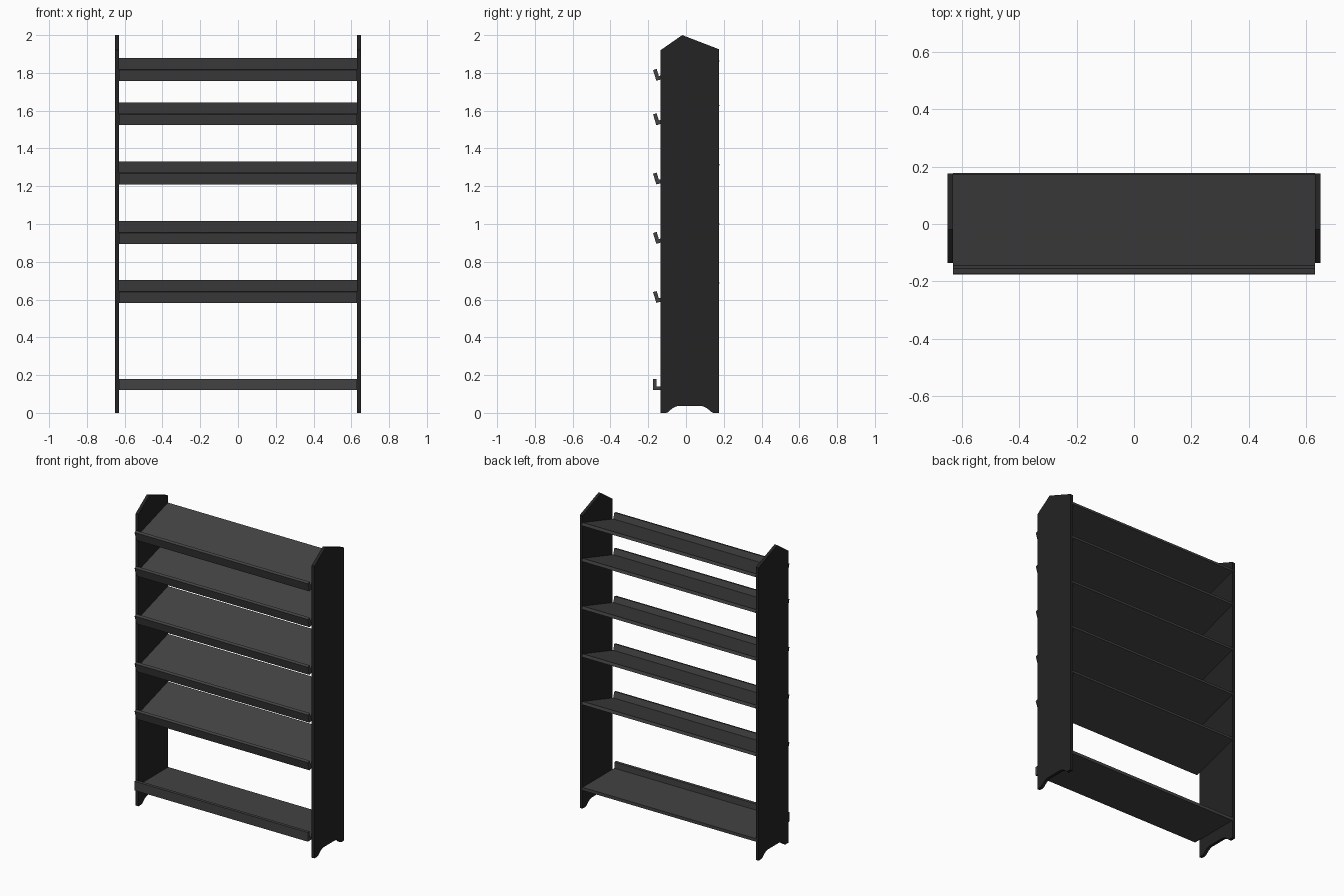
import bpy, bmesh
from math import sin, cos, radians

if "Cube" in bpy.data.objects:
    bpy.data.objects.remove(bpy.data.objects["Cube"])


def material(name, value):
    m = bpy.data.materials.new(name)
    m.diffuse_color = (value, value, value, 1)
    m.use_nodes = True
    m.node_tree.nodes["Principled BSDF"].inputs["Base Color"].default_value = m.diffuse_color
    return m


panel_mat = material("black_panel", 0.017)
shelf_mat = material("dark_grey_shelf", 0.055)


def extrude_profile(name, profile, x0, x1, mat):
    """Extrude a closed (y, z) outline along x."""
    bm = bmesh.new()
    face = bm.faces.new([bm.verts.new((x0, y, z)) for y, z in profile])
    ext = bmesh.ops.extrude_face_region(bm, geom=[face])
    verts = [g for g in ext["geom"] if isinstance(g, bmesh.types.BMVert)]
    bmesh.ops.translate(bm, verts=verts, vec=(x1 - x0, 0, 0))
    bmesh.ops.recalc_face_normals(bm, faces=bm.faces)
    mesh = bpy.data.meshes.new(name)
    bm.to_mesh(mesh)
    bm.free()
    mesh.materials.append(mat)
    ob = bpy.data.objects.new(name, mesh)
    bpy.context.collection.objects.link(ob)
    return ob


# Side panels: peaked top, shallow arched cut-out between the feet
FRONT, BACK = -0.135, 0.175
arch_half = [(0.0, 0.0), (0.008, 0.003), (0.022, 0.015), (0.038, 0.027),
             (0.052, 0.034), (0.066, 0.037)]
arch = [(FRONT + 0.03 + d, z) for d, z in arch_half]
arch += [(BACK - 0.03 - d, z) for d, z in reversed(arch_half)]
panel = [(FRONT, 0)] + arch + [(BACK, 0), (BACK, 1.925), (-0.02, 2.0), (FRONT, 1.92)]
for name, x0, x1 in (("left_side_panel", -0.65, -0.63), ("right_side_panel", 0.63, 0.65)):
    extrude_profile(name, panel, x0, x1, panel_mat)

# Shelves: L-shaped section with a front lip, tilted about the lower front corner
DEPTH, LIP, T = 0.35, 0.06, 0.02
section = [(0, 0), (DEPTH, 0), (DEPTH, T), (T, T), (T, LIP), (0, LIP)]


def shelf(name, y, z, tilt):
    c, s = cos(radians(tilt)), sin(radians(tilt))
    outline = [(y + u * c - v * s, z + u * s + v * c) for u, v in section]
    extrude_profile(name, outline, -0.63, 0.63, shelf_mat)


shelf("bottom_shelf", -0.175, 0.12, 0)
for i, z in enumerate((0.582, 0.895, 1.209, 1.523, 1.758)):
    shelf(f"tilted_shelf_{i + 1}", -0.157, z, 17)
